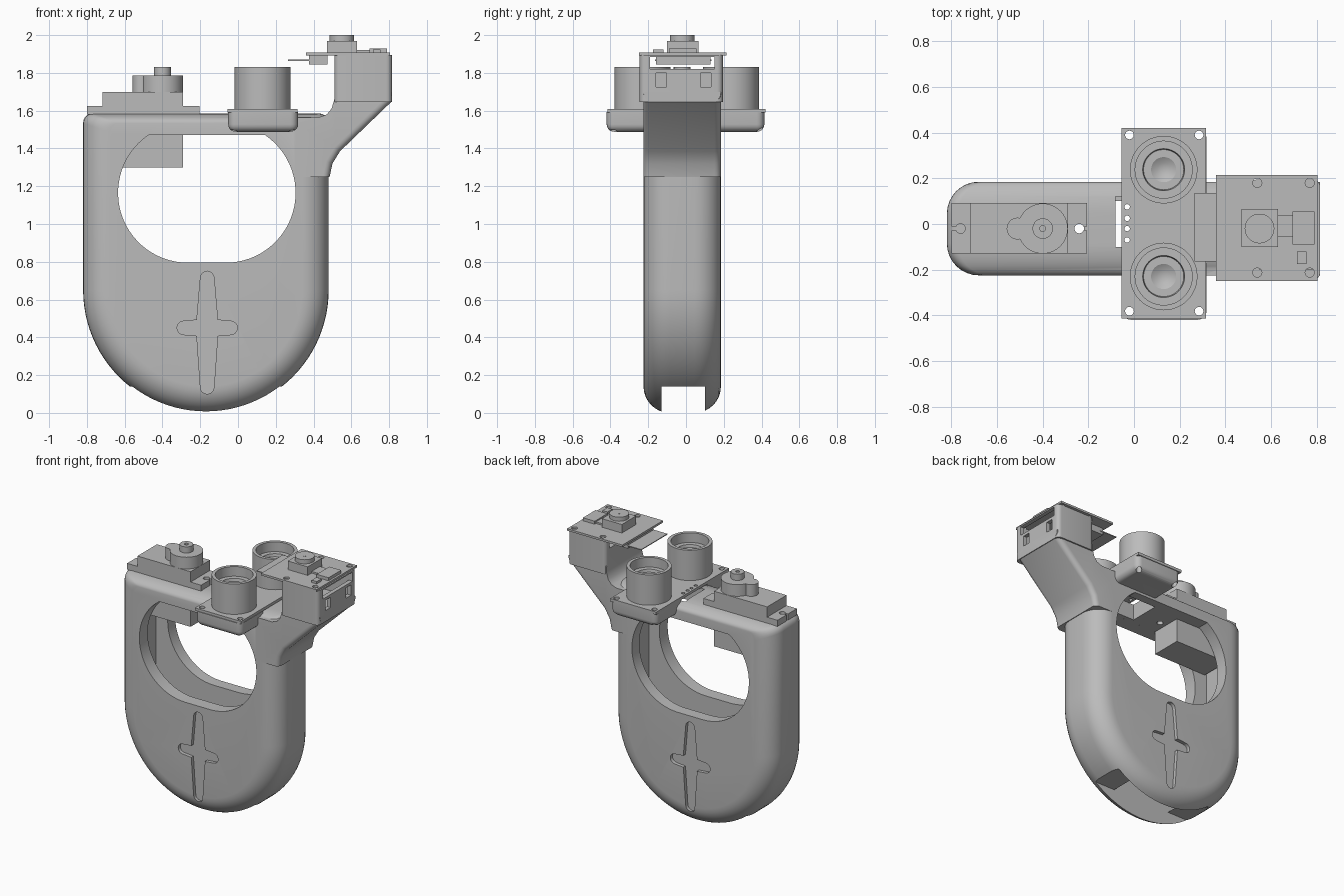
import bpy, bmesh
from math import sin, cos, pi, radians
from mathutils import Matrix

if "Cube" in bpy.data.objects:
    bpy.data.objects.remove(bpy.data.objects["Cube"])

grey = bpy.data.materials.new("plain_grey")
grey.use_nodes = True
grey.diffuse_color = (0.5, 0.5, 0.5, 1)
grey.node_tree.nodes["Principled BSDF"].inputs["Base Color"].default_value = (0.5, 0.5, 0.5, 1)
MID = -0.02      # centre plane of the body in y
CX, R, TOP = -0.17, 0.65, 1.585


def finish(name, bm):
    bmesh.ops.recalc_face_normals(bm, faces=bm.faces)
    me = bpy.data.meshes.new(name)
    bm.to_mesh(me)
    bm.free()
    me.materials.append(grey)
    ob = bpy.data.objects.new(name, me)
    bpy.context.collection.objects.link(ob)
    return ob


def box(name, x, y, z, bevel=0, pick=lambda e: True):
    bm = bmesh.new()
    bmesh.ops.create_cube(bm, size=1)
    for v in bm.verts:
        v.co = [(a[0] + a[1]) / 2 + c * (a[1] - a[0]) for a, c in zip((x, y, z), v.co)]
    if bevel:
        bmesh.ops.bevel(bm, geom=[e for e in bm.edges if pick(e)], offset=bevel,
                        segments=5, profile=0.5, affect='EDGES')
    return finish(name, bm)


def cyl(name, x, y, r, z0, z1, n=32):
    bm = bmesh.new()
    bmesh.ops.create_cone(bm, cap_ends=True, segments=n, radius1=r, radius2=r, depth=z1 - z0,
                          matrix=Matrix.Translation((x, y, (z0 + z1) / 2)))
    return finish(name, bm)


def prism(name, pts, y0, y1, bevel=0, pick=None):
    bm = bmesh.new()
    f = bm.faces.new([bm.verts.new((x, y0, z)) for x, z in pts])
    ext = bmesh.ops.extrude_face_region(bm, geom=[f])
    for v in ext["geom"]:
        if isinstance(v, bmesh.types.BMVert):
            v.co.y = y1
    if bevel:
        bmesh.ops.bevel(bm, geom=[e for e in bm.edges if pick(e)], offset=bevel,
                        segments=5, profile=0.5, affect='EDGES')
    return finish(name, bm)


def boolean(ob, tools, op='DIFFERENCE'):
    for t in tools:
        m = ob.modifiers.new("bool", 'BOOLEAN')
        m.operation, m.object, m.solver = op, t, 'EXACT'
        dg = bpy.context.evaluated_depsgraph_get()
        me = bpy.data.meshes.new_from_object(ob.evaluated_get(dg))
        ob.modifiers.clear()
        ob.data = me
        bpy.data.objects.remove(t)
    me = ob.data
    me.materials.clear()
    me.materials.append(grey)


def arc(cx, cz, r, a0, a1, n):
    return [(cx + r * cos(radians(a0 + (a1 - a0) * i / n)),
             cz + r * sin(radians(a0 + (a1 - a0) * i / n))) for i in range(n + 1)]


def shield(inset, top, corner=0.05):
    """U-shaped outline with a flat top and small round top corners."""
    r = R - inset
    return (arc(CX, R, r, 180, 360, 48)
            + arc(CX + r - corner, top - corner, corner, 0, 90, 5)
            + arc(CX - r + corner, top - corner, corner, 90, 180, 5))


# Body: stacked outlines give wide round sides and a tighter top edge
bm = bmesh.new()
fillet, half, steps = 0.14, 0.205, 8
angles = [-pi / 2 + pi / 2 * i / steps for i in range(steps + 1)]
layers = [(MID - (half - fillet) + fillet * sin(a), 1 - cos(a)) for a in angles]
layers += [(2 * MID - y, s) for y, s in reversed(layers)]
rings = [[bm.verts.new((x, y, z)) for x, z in shield(fillet * s, TOP - 0.05 * s)]
         for y, s in layers]
for a, b in zip(rings, rings[1:]):
    for i in range(len(a)):
        j = (i + 1) % len(a)
        bm.faces.new((a[i], a[j], b[j], b[i]))
bm.faces.new(rings[0])
bm.faces.new(rings[-1])
body = finish("body_shell", bm)

# Neck rising from the body to the camera box
low = [(0.485, 1.25), (0.5, 1.32), (0.54, 1.385), (0.815, 1.65)]
neck = prism("neck", [(0.3, 1.25)] + low + [(0.815, 1.7), (0.51, 1.7), (0.51, 1.66), (0.495, 1.61),
             (0.47, 1.58), (0.43, 1.565), (0.3, 1.565)], -0.225, 0.185, 0.035,
             lambda e: abs(e.verts[0].co.y - e.verts[1].co.y) < 0.01
             and all(v.co.x > 0.48 and v.co.z < 1.655 and v.co.x > v.co.z - 0.9 for v in e.verts))
boolean(body, [neck], 'UNION')

# Cavity, bottom slot, large window, top opening
cuts = [prism("cavity_cutter", shield(0.09, 1.47), -0.13, 0.1),
        box("slot_cutter", (-0.8, 0.5), (-0.13, 0.1), (-0.1, 0.14)),
        prism("window_cutter", arc(-0.065, 1.165, 0.37, -90, 55.5, 28)
              + arc(-0.265, 1.165, 0.37, 124.5, 270, 28), -0.5, 0.5),
        box("opening_cutter", (-0.08, 0.2), (-0.1, 0.12), (1.4, 1.7))]

# Cross recesses on both faces
cross = []
for k, length in enumerate((0.16, 0.3, 0.16, 0.35)):
    th = k * pi / 2
    cross += arc(-0.163 + (length - 0.036) * cos(th), 0.45 + (length - 0.036) * sin(th),
                 0.036, k * 90 - 90, k * 90 + 90, 8)
    cross.append((-0.163 + 0.055 * (1, -1, -1, 1)[k], 0.45 + 0.042 * (1, 1, -1, -1)[k]))
for s in (-1, 1):
    ys = sorted((MID + s * (half - 0.025), MID + s * 0.4))
    cuts.append(prism("cross_cutter", cross, *ys))
boolean(body, cuts)

# Camera box, open on top with windows in the outer wall
head = box("camera_box", (0.51, 0.815), (-0.245, 0.195), (1.645, 1.895), 0.03,
           lambda e: abs(e.verts[0].co.z - e.verts[1].co.z) > 0.1)
boolean(head, [box("hollow", (0.55, 0.785), (-0.2, 0.155), (1.7, 2)),
               box("cable_gap", (0.4, 0.9), (-0.19, 0.15), (1.82, 1.885))]
        + [box("port", (0.7, 0.9), (y - 0.028, y + 0.028), (1.725, 1.8)) for y in (-0.13, 0.105)])

# Camera board and its components
board = box("camera_board", (0.36, 0.805), (-0.25, 0.215), (1.893, 1.908))
boolean(board, [cyl("hole", x, y, 0.02, 1.8, 2, 20) for x in (0.54, 0.77) for y in (-0.213, 0.18)])
box("camera_base", (0.47, 0.63), (-0.1, 0.065), (1.908, 1.97))
cyl("camera_lens", 0.55, MID, 0.065, 1.97, 2.0)
cyl("lens_pupil", 0.55, MID, 0.013, 2.0, 2.001, 16)
box("camera_flex", (0.63, 0.7), (-0.055, 0.04), (1.908, 1.92))
box("camera_connector", (0.695, 0.79), (-0.09, 0.055), (1.908, 1.93))
box("board_chip", (0.715, 0.755), (-0.175, -0.12), (1.908, 1.925))
box("ribbon_socket", (0.375, 0.475), (-0.16, 0.13), (1.845, 1.893))
box("ribbon_cable", (0.265, 0.4), (-0.165, 0.135), (1.864, 1.87))

# Range sensor: rounded trays, board and two hollow barrels
sensor = box("sensor_board", (-0.055, 0.315), (-0.415, 0.42), (1.59, 1.61))
holes = [(x, y) for x in (-0.02, 0.285) for y in (-0.382, 0.39)]
boolean(sensor, [cyl("hole", x, y, 0.019, 1.3, 1.8, 20) for x, y in holes]
        + [cyl("pin_hole", -0.03, y, 0.012, 1.5, 1.7, 16) for y in (-0.07, -0.02, 0.025, 0.075)])
for name, y0, y1, s in (("front_tray", -0.42, -0.17, -1), ("back_tray", 0.13, 0.415, 1)):
    outer = y0 if s < 0 else y1
    tray = box(name, (-0.052, 0.318), (y0, y1), (1.488, 1.592), 0.04,
               lambda e: all(v.co.z < 1.5 for v in e.verts)
               and not all(abs(v.co.y - (y1 if s < 0 else y0)) < 0.01 for v in e.verts)
               or all(abs(v.co.y - outer) < 0.01 for v in e.verts)
               and abs(e.verts[0].co.z - e.verts[1].co.z) > 0.05)
    boolean(tray, [cyl("hole", x, y, 0.019, 1.3, 1.8, 20) for x, y in holes if y0 < y < y1])
profile = [(0.148, 1.61), (0.148, 1.83), (0.125, 1.83), (0.125, 1.76), (0.092, 1.76),
           (0.088, 1.74), (0.055, 1.74), (0.03, 1.725), (0, 1.72)]
for name, y in (("front_barrel", -0.23), ("back_barrel", 0.238)):
    bm = bmesh.new()
    vs = [bm.verts.new((r, 0, z)) for r, z in profile]
    es = [bm.edges.new(p) for p in zip(vs, vs[1:])]
    bmesh.ops.spin(bm, geom=vs + es, cent=(0, 0, 0), axis=(0, 0, 1), angle=2 * pi, steps=48)
    bmesh.ops.remove_doubles(bm, verts=bm.verts, dist=0.0005)
    bmesh.ops.translate(bm, verts=bm.verts, vec=(0.13, y, 0))
    finish(name, bm)

# Servo motor
SY = (-0.13, 0.093)
flange = box("servo_flange", (-0.8, -0.205), SY, (1.58, 1.625))
boolean(flange, [cyl("hole", x, MID, 0.021, 1.5, 1.7, 20) for x in (-0.76, -0.24)]
        + [box("notch", x, (MID - 0.008, MID + 0.008), (1.5, 1.7)) for x in ((-0.9, -0.765), (-0.235, -0.1))])
boolean(body, [cyl("screw_hole", x, MID, 0.021, 1.45, 1.7, 20) for x in (-0.24,)])
box("servo_case", (-0.717, -0.29), SY, (1.3, 1.7))
cyl("servo_gear_housing", -0.4, MID, 0.11, 1.7, 1.785, 40)
cyl("servo_small_gear", -0.51, MID, 0.048, 1.7, 1.785, 24)
shaft = cyl("servo_shaft", -0.4, MID, 0.045, 1.785, 1.83, 20)
boolean(shaft, [cyl("shaft_hole", -0.4, MID, 0.013, 1.8, 1.9, 16)])

# Smooth the curved surfaces, keep edges sharp
bpy.ops.object.select_all(action='DESELECT')
for ob in bpy.context.scene.objects:
    if ob.type == 'MESH':
        ob.select_set(True)
        bpy.context.view_layer.objects.active = ob
bpy.ops.object.shade_smooth_by_angle(angle=radians(30))
